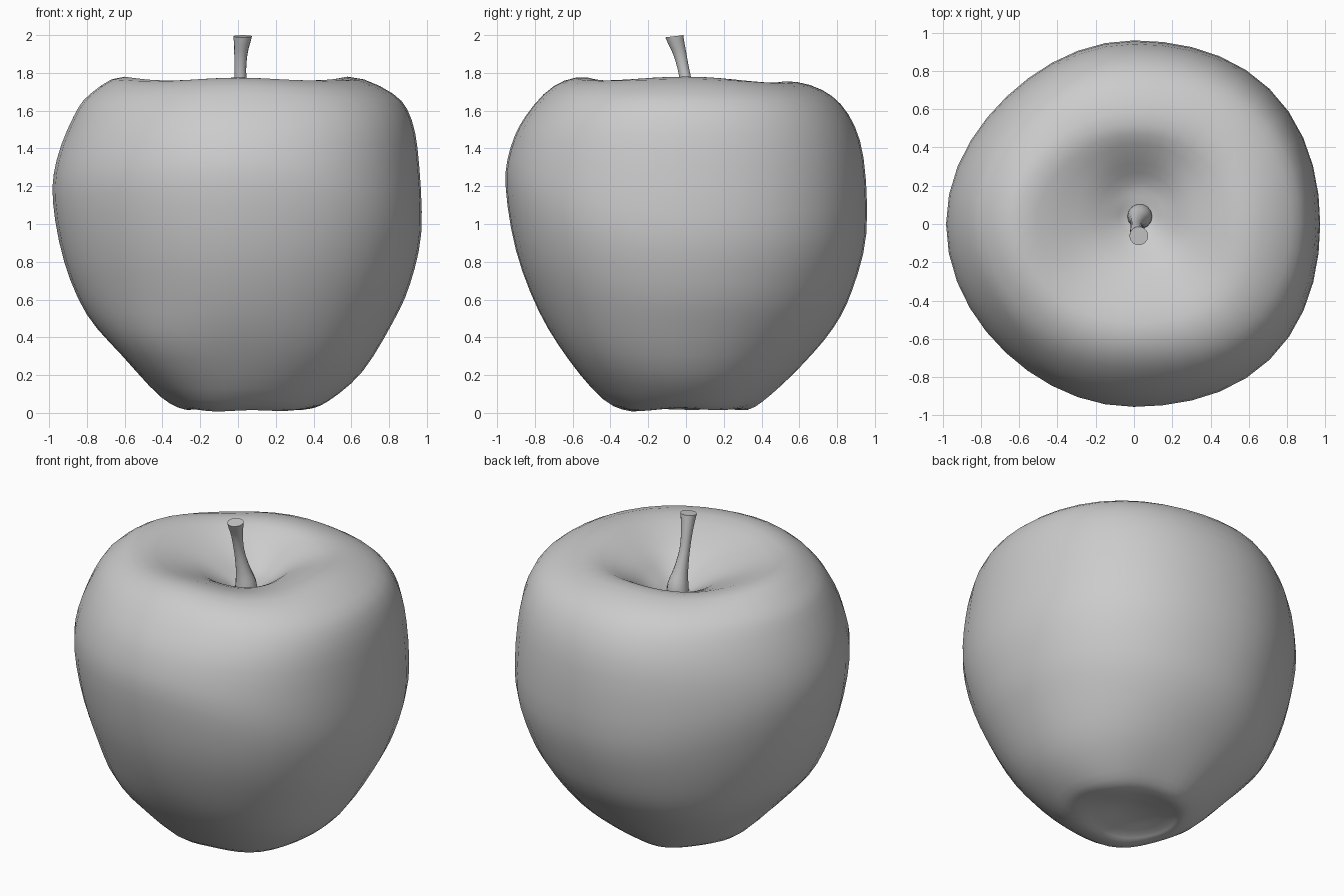
import bpy, bmesh, math
from mathutils import Vector

if "Cube" in bpy.data.objects:
    bpy.data.objects.remove(bpy.data.objects["Cube"])

SEGS = 40

# Half profiles (radius, height), top to bottom, in the +x, +y, -x, -y directions
ROWS = [
    [(.07, 1.535)] * 4,
    [(.17, 1.60), (.19, 1.565), (.17, 1.60), (.16, 1.60)],
    [(.31, 1.69), (.36, 1.68), (.32, 1.68), (.28, 1.685)],
    [(.58, 1.78), (.52, 1.755), (.60, 1.78), (.52, 1.775)],
    [(.82, 1.69), (.72, 1.71), (.78, 1.69), (.70, 1.73)],
    [(.92, 1.55), (.86, 1.58), (.87, 1.57), (.85, 1.57)],
    [(.96, 1.30), (.94, 1.35), (.96, 1.34), (.93, 1.40)],
    [(.97, .95), (.955, .95), (.98, 1.12), (.955, 1.20)],
    [(.91, .68), (.88, .65), (.92, .80), (.90, .86)],
    [(.82, .48), (.78, .45), (.80, .52), (.78, .54)],
    [(.66, .22), (.62, .26), (.61, .30), (.62, .28)],
    [(.48, .06), (.45, .10), (.41, .09), (.44, .07)],
    [(.37, .02), (.33, .02), (.28, .02), (.30, .01)],
    [(.22, .035)] * 4,
    [(.10, .06)] * 4,
]
DIAGONAL = [.035, -.03, -.02, .04]      # fullness of each quadrant
LOW = [0, .05, .08, .02]                # extra fullness near the base


def spline(pts, steps):
    """Catmull-Rom curve through the points."""
    p = [Vector(q) for q in pts]
    p = [2 * p[0] - p[1]] + p + [2 * p[-1] - p[-2]]
    out = []
    for i in range(1, len(p) - 2):
        a, b, c, d = p[i - 1:i + 3]
        for k in range(steps):
            t = k / steps
            out.append(.5 * (2 * b + (c - a) * t + (2 * a - 5 * b + 4 * c - d) * t * t
                             + (3 * b - a - 3 * c + d) * t ** 3))
    return out + [p[-2]]


def skin(name, rings, top, bottom):
    """Bridge rings of points, closing each end with a fan to one point."""
    bm = bmesh.new()
    loops = [[bm.verts.new(v) for v in ring] for ring in rings]
    n = len(loops[0])
    for a, b in zip(loops, loops[1:]):
        for i in range(n):
            j = (i + 1) % n
            bm.faces.new((a[i], b[i], b[j], a[j]))
    for loop, tip in ((loops[0], top), (loops[-1], bottom)):
        v = bm.verts.new(tip)
        for i in range(n):
            bm.faces.new((loop[i], loop[(i + 1) % n], v))
    bmesh.ops.recalc_face_normals(bm, faces=bm.faces)
    mesh = bpy.data.meshes.new(name)
    bm.to_mesh(mesh)
    bm.free()
    ob = bpy.data.objects.new(name, mesh)
    bpy.context.collection.objects.link(ob)
    bpy.context.view_layer.objects.active = ob
    bpy.ops.object.select_all(action='DESELECT')
    ob.select_set(True)
    bpy.ops.object.shade_smooth_by_angle(angle=math.radians(50))
    return ob


# Fruit body: blend the four profiles around the axis
curves = [spline([row[d] for row in ROWS], 3) for d in range(4)]
rings = []
for k in range(len(curves[0])):
    ring = []
    for s in range(SEGS):
        ang = math.tau * s / SEGS
        q = int(4 * s / SEGS)
        w = math.sin(ang - q * math.pi / 2) ** 2
        r, z = curves[q][k].lerp(curves[(q + 1) % 4][k], w)
        diag = math.sin(2 * ang) ** 2
        full = DIAGONAL[q] * min(1, .1 + z) + LOW[q] * math.exp(-((z - .3) / .2) ** 2)
        r *= 1 + full * diag
        # stem hollow sits slightly off centre, its rim dips on the diagonals
        off = 0
        if z > 1:
            off = max(0, 1 - r / .5)
            z -= .018 * diag * math.exp(-((r - .52) / .2) ** 2)
        else:
            # five faint lobes around the base
            z += .006 * math.cos(5 * ang + .6) * math.exp(-((r - .4) / .15) ** 2)
        z = max(.003, z)
        ring.append((r * math.cos(ang) + .03 * off, r * math.sin(ang) + .045 * off, z))
    rings.append(ring)
skin("apple_body", rings, (.03, .045, 1.52), (0, 0, .07))

# Stem: curved, flared at both ends, flat tilted tip
path = spline([(.03, .04, 1.50, .066), (.03, .037, 1.57, .062), (.022, .02, 1.66, .043),
               (.013, -.005, 1.78, .031), (.015, -.032, 1.90, .035), (.025, -.062, 1.994, .049)], 3)
stem = []
for i, p in enumerate(path):
    t = (path[min(i + 1, len(path) - 1)] - path[max(i - 1, 0)]).to_3d()
    rot = Vector((0, 0, 1)).rotation_difference(t)
    if i == len(path) - 1:
        rot = Vector((0, 0, 1)).rotation_difference(Vector((0, -.12, 1)))
    c = p.to_3d()
    stem.append([c + rot @ Vector((p[3] * math.cos(a), p[3] * math.sin(a), 0))
                 for a in (math.tau * s / 14 for s in range(14))])
skin("stem", stem, path[0].to_3d(), path[-1].to_3d())
